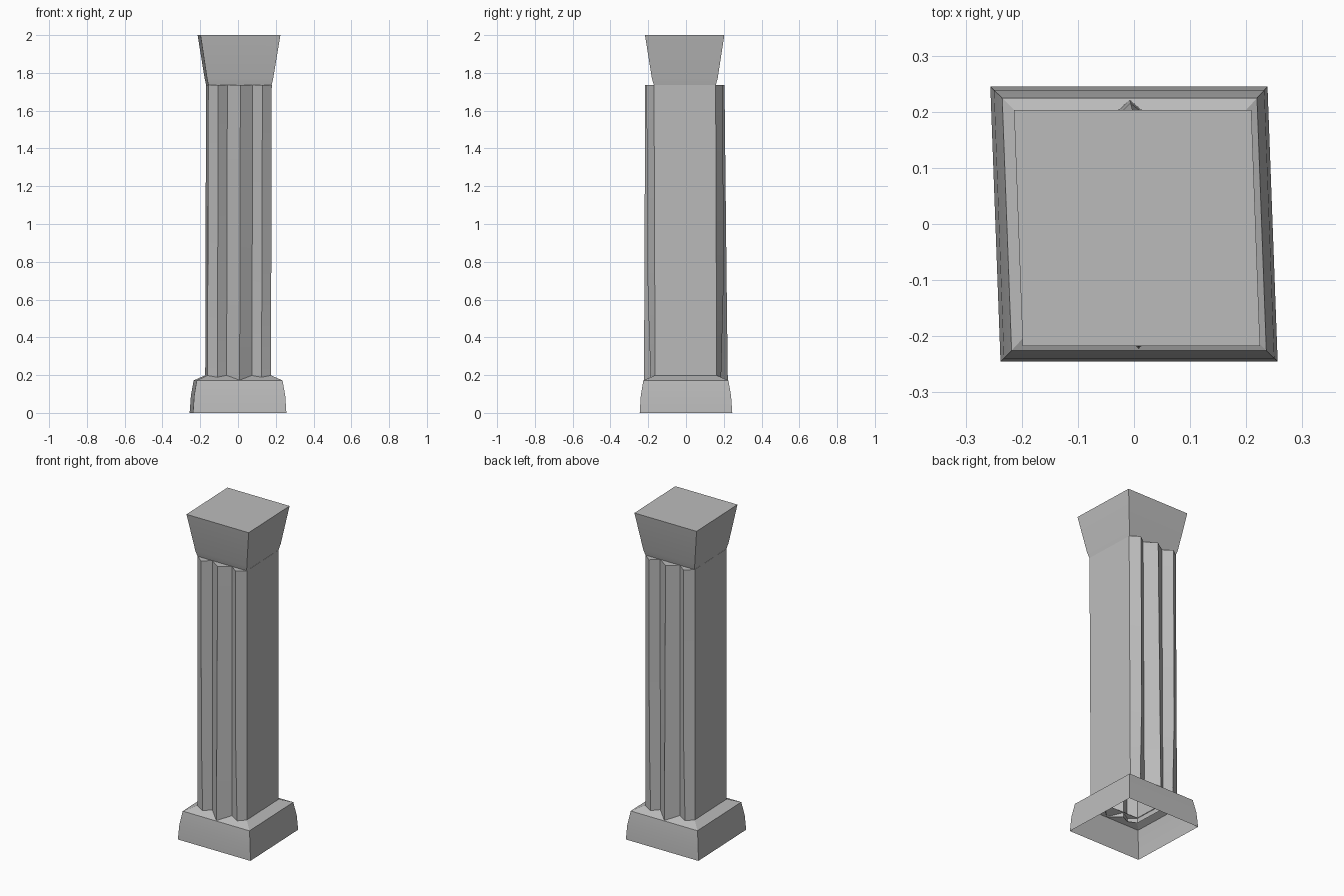
import bpy
import bmesh
import math

cube = bpy.data.objects.get("Cube")
if cube:
    bpy.data.objects.remove(cube, do_unlink=True)

stone = bpy.data.materials.new("grey stone")
stone.use_nodes = True
GREY = (0.5, 0.5, 0.5, 1)
stone.diffuse_color = GREY
stone.node_tree.nodes["Principled BSDF"].inputs["Base Color"].default_value = GREY


def skew(x, y, z):
    """Give the pillar its slight hand-made skew and backward lean."""
    return (x - 0.037 * y + 0.0027 * z, y - 0.0036 * z, z)


def loft(name, rings, cap=True):
    """Bridge matching rings from bottom to top; the underside stays open."""
    bm = bmesh.new()
    loops = [[bm.verts.new(skew(*p)) for p in ring] for ring in rings]
    n = len(loops[0])
    for low, high in zip(loops, loops[1:]):
        for i in range(n):
            j = (i + 1) % n
            bm.faces.new((low[i], low[j], high[j], high[i]))
    if cap:
        bm.faces.new(loops[-1])
    mesh = bpy.data.meshes.new(name)
    bm.to_mesh(mesh)
    bm.free()
    mesh.materials.append(stone)
    obj = bpy.data.objects.new(name, mesh)
    bpy.context.collection.objects.link(obj)
    bpy.ops.object.select_all(action="DESELECT")
    obj.select_set(True)
    bpy.context.view_layer.objects.active = obj
    bpy.ops.object.shade_smooth_by_angle(angle=math.radians(30))
    return obj


def rectangle(hx, hy, z):
    return [(-hx, -hy, z), (hx, -hy, z), (hx, hy, z), (-hx, hy, z)]


def ribbed(ridge, side_ridge, z):
    """Shaft section: flat sides, three pointed ribs on front and back."""
    half, valley = 0.168, 0.163
    front = [(-half, -valley), (-0.117, -side_ridge), (-0.067, -valley),
             (0, -ridge), (0.067, -valley), (0.117, -side_ridge),
             (half, -valley)]
    return [(x, y, z) for x, y in front] + [(-x, -y, z) for x, y in front]


# Base: hollow plinth with rounded shoulder and a sloping top
loft("base", [rectangle(0.247, 0.245, 0), rectangle(0.241, 0.239, 0.09),
              rectangle(0.227, 0.225, 0.172), rectangle(0.165, 0.16, 0.2)],
     cap=False)

# Shaft: ribs fade slightly towards the foot
loft("shaft", [ribbed(0.222, 0.186, 0.17), ribbed(0.218, 0.2, 0.64),
               ribbed(0.21, 0.203, 1.735)])

# Capital: short neck under a flared block
loft("capital", [rectangle(0.166, 0.162, 1.73), rectangle(0.175, 0.174, 1.77),
                 rectangle(0.2115, 0.21, 2.0)])
